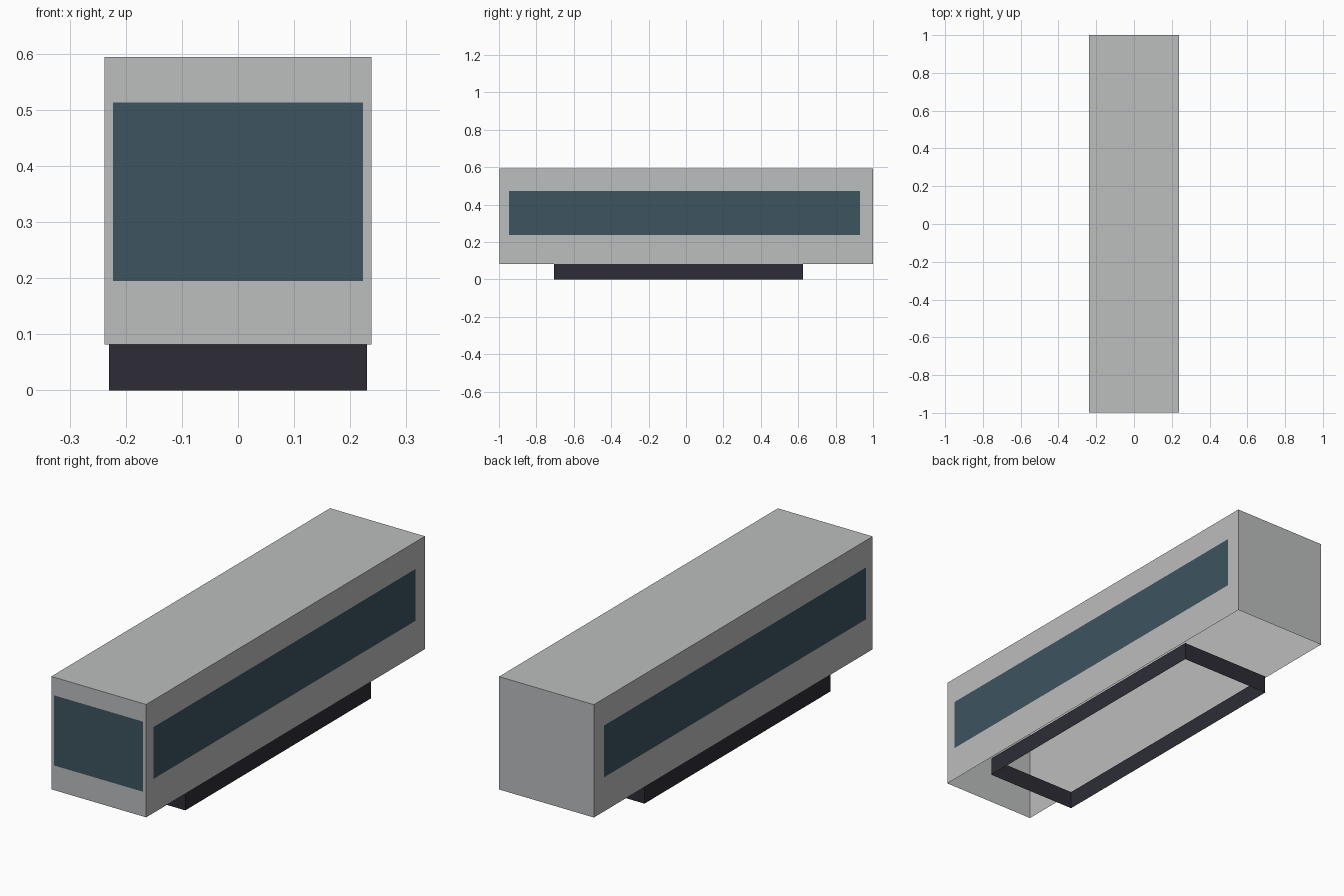
import bpy, bmesh
from mathutils import Vector

cube = bpy.data.objects.get("Cube")
if cube:
    bpy.data.objects.remove(cube, do_unlink=True)


def srgb(*rgb):
    return tuple((c / 255 / 12.92) if c < 11 else ((c / 255 + 0.055) / 1.055) ** 2.4 for c in rgb) + (1.0,)


def material(name, colour):
    mat = bpy.data.materials.new(name)
    mat.use_nodes = True
    mat.diffuse_color = colour
    mat.node_tree.nodes["Principled BSDF"].inputs["Base Color"].default_value = colour
    return mat


grey = material("light grey", srgb(188, 189, 190))
glass = material("blue glass", srgb(61, 83, 96))
dark = material("dark underframe", srgb(45, 44, 54))


def add_object(name, bm, mat):
    mesh = bpy.data.meshes.new(name)
    bm.to_mesh(mesh)
    bm.free()
    mesh.materials.append(mat)
    obj = bpy.data.objects.new(name, mesh)
    bpy.context.collection.objects.link(obj)
    return obj


def open_box(name, low, high, mat, open_top=False):
    """Thin-walled box with no floor, and optionally no lid."""
    low, high = Vector(low), Vector(high)
    bm = bmesh.new()
    bmesh.ops.create_cube(bm, size=1)
    bmesh.ops.scale(bm, vec=high - low, verts=bm.verts)
    bmesh.ops.translate(bm, vec=(low + high) / 2, verts=bm.verts)
    bm.normal_update()
    gone = [f for f in bm.faces if f.normal.z < -0.5 or (open_top and f.normal.z > 0.5)]
    bmesh.ops.delete(bm, geom=gone, context='FACES')
    return add_object(name, bm, mat)


def panel(name, corners, mat):
    bm = bmesh.new()
    bm.faces.new([bm.verts.new(c) for c in corners])
    return add_object(name, bm, mat)


# Body shell and the skirt frame beneath it
W, GAP = 0.238, 0.002
open_box("body", (-W, -0.998, 0.082), (W, 1, 0.594), grey)
open_box("underframe", (-0.23, -0.706, 0), (0.23, 0.626, 0.082), dark, open_top=True)

# Windscreen on the front end
y, half, z0, z1 = -0.998 - GAP, 0.223, 0.195, 0.513
panel("windscreen", [(-half, y, z0), (half, y, z0), (half, y, z1), (-half, y, z1)], glass)

# Long window band on each side
y0, y1, z0, z1 = -0.947, 0.93, 0.238, 0.473
for name, side in (("left_window", 1), ("right_window", -1)):
    x = side * (W + GAP)
    corners = [(x, y0, z0), (x, y1, z0), (x, y1, z1), (x, y0, z1)]
    panel(name, corners[::side], glass)
